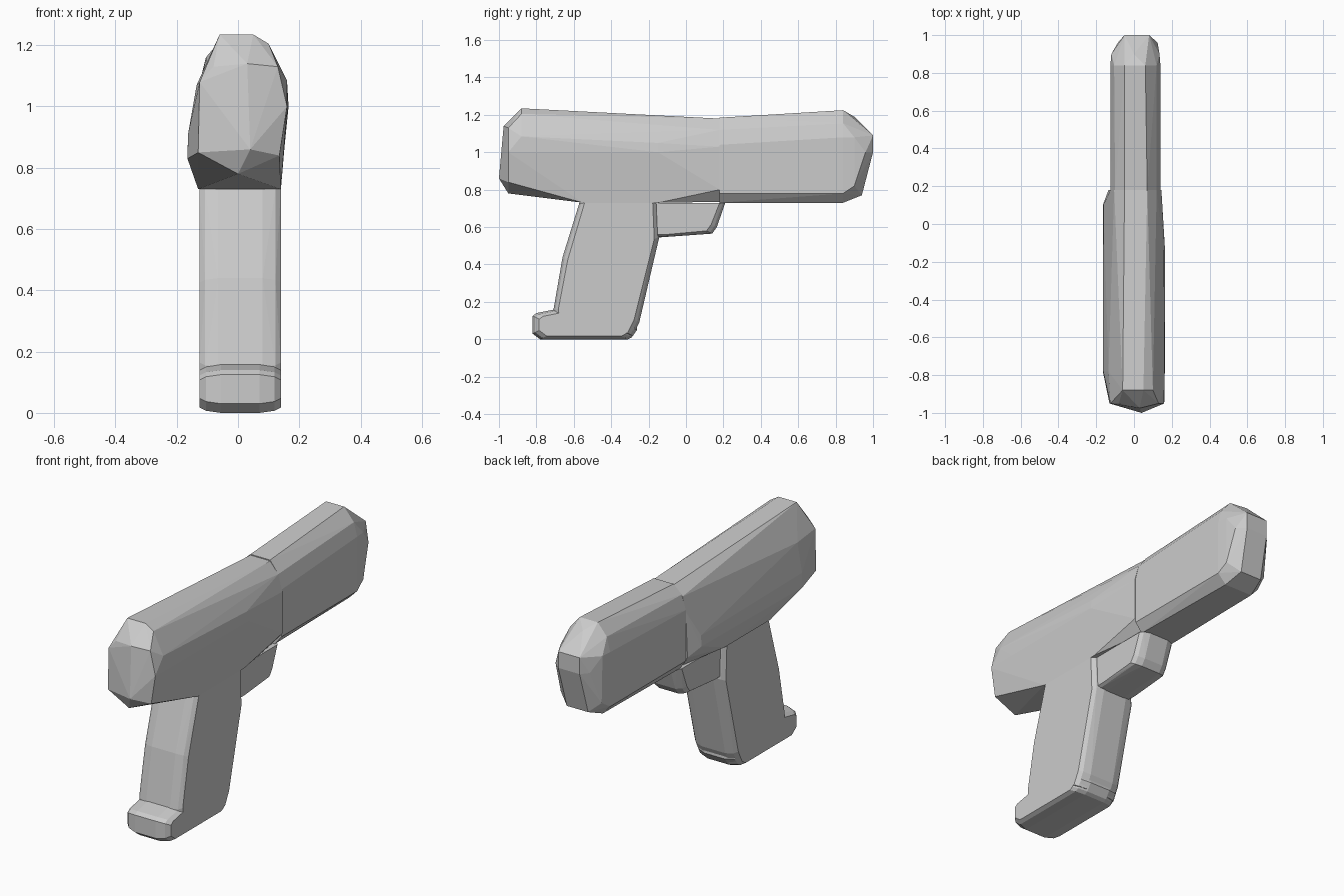
import bpy, bmesh
from mathutils import Vector


def hull(name, points):
    """Faceted convex solid around a set of points."""
    bm = bmesh.new()
    for p in points:
        bm.verts.new(p)
    res = bmesh.ops.convex_hull(bm, input=bm.verts[:])
    junk = {v for v in res["geom_interior"] + res["geom_unused"]
            if isinstance(v, bmesh.types.BMVert)}
    bmesh.ops.delete(bm, geom=list(junk), context='VERTS')
    bmesh.ops.dissolve_limit(bm, angle_limit=0.02, verts=bm.verts[:], edges=bm.edges[:])
    bmesh.ops.recalc_face_normals(bm, faces=bm.faces[:])
    mesh = bpy.data.meshes.new(name)
    bm.to_mesh(mesh)
    bm.free()
    obj = bpy.data.objects.new(name, mesh)
    bpy.context.collection.objects.link(obj)
    return obj


def sections(rings):
    """Rings given as y: [(x, z), ...] along the length."""
    return [(x, y, z) for y, ring in rings for x, z in ring]


def slab(name, outline, x0, x1, inset, round_x, flat_top=None):
    """Side profile (y, z) given thickness, with chamfered rims."""
    c = sum((Vector(p) for p in outline), Vector((0, 0))) / len(outline)
    pts = []
    for y, z in outline:
        iy = y + (inset if y < c.x else -inset)
        iz = z if z == flat_top else z + (inset * 0.5 if z < c.y else -inset * 0.5)
        pts += [(x0, iy, iz), (x1, iy, iz)]
        pts += [(x0 + round_x * 0.3, y + (iy - y) * 0.4, z + (iz - z) * 0.4),
                (x1 - round_x * 0.3, y + (iy - y) * 0.4, z + (iz - z) * 0.4)]
        pts += [(x0 + round_x, y, z), (x1 - round_x, y, z)]
    return hull(name, pts)


# Rear half of the upper body, with its blunt end
hull("rear_body", sections([
    (-1.0, [(0.04, 0.86)]),
    (-0.975, [(0.03, 1.14), (0.0, 0.88)]),
    (-0.95, [(-0.13, 0.85), (-0.125, 1.08), (-0.08, 1.13), (0.0, 0.78),
             (0.135, 0.84), (0.16, 1.0), (0.13, 1.13)]),
    (-0.88, [(-0.06, 1.235), (0.05, 1.235), (0.10, 1.205), (0.16, 1.085)]),
    (-0.78, [(-0.165, 0.83), (-0.163, 0.91), (-0.135, 1.07), (0.163, 1.0)]),
    (-0.55, [(-0.13, 0.73), (0.14, 0.73)]),
    (-0.15, [(-0.13, 0.73), (0.14, 0.73), (0.165, 1.0), (0.158, 1.05)]),
    (0.10, [(-0.165, 0.84), (-0.162, 0.9)]),
    (0.18, [(-0.08, 0.735), (0.09, 0.735), (-0.135, 0.80), (0.145, 0.80),
            (-0.125, 1.05), (0.145, 1.03), (-0.105, 1.13), (0.12, 1.12),
            (-0.05, 1.18), (0.07, 1.18)]),
]))

# Forward half of the upper body, narrower with a rounded nose
hull("front_body", sections([
    (0.18, [(-0.09, 0.73), (0.10, 0.73), (-0.125, 0.78), (0.14, 0.78),
            (-0.125, 1.06), (0.14, 1.04), (-0.10, 1.14), (0.12, 1.12),
            (-0.05, 1.185), (0.07, 1.185)]),
    (0.84, [(-0.08, 0.73), (0.09, 0.73), (-0.125, 0.78), (0.14, 0.78),
            (-0.125, 1.08), (0.14, 1.08), (-0.105, 1.16), (0.12, 1.155),
            (-0.05, 1.225), (0.06, 1.225)]),
    (0.90, [(-0.115, 0.82), (0.135, 0.82), (-0.12, 1.08), (0.135, 1.08),
            (0.0, 1.19)]),
    (0.94, [(-0.06, 0.77), (0.07, 0.77)]),
    (0.96, [(0.125, 1.0), (-0.085, 1.0)]),
    (1.0, [(-0.05, 1.0), (0.08, 1.0), (-0.05, 1.09), (0.08, 1.09)]),
]))

# Leaning grip
slab("grip", [(-0.71, 0.15), (-0.66, 0.44), (-0.57, 0.73), (-0.15, 0.73),
              (-0.142, 0.55), (-0.25, 0.09), (-0.285, 0.02), (-0.70, 0.02)],
     -0.125, 0.14, 0.028, 0.06, flat_top=0.73)

# Foot of the grip with its rear lip
slab("grip_foot", [(-0.82, 0.03), (-0.82, 0.125), (-0.80, 0.14), (-0.70, 0.16),
                   (-0.27, 0.15), (-0.262, 0.05), (-0.29, 0.01), (-0.31, 0.0),
                   (-0.78, 0.0)],
     -0.125, 0.14, 0.035, 0.07)

# Trigger block under the body
slab("trigger_block", [(-0.20, 0.73), (0.21, 0.73), (0.165, 0.60), (0.14, 0.565),
                       (-0.14, 0.545), (-0.20, 0.545)],
     -0.10, 0.115, 0.03, 0.05, flat_top=0.73)
